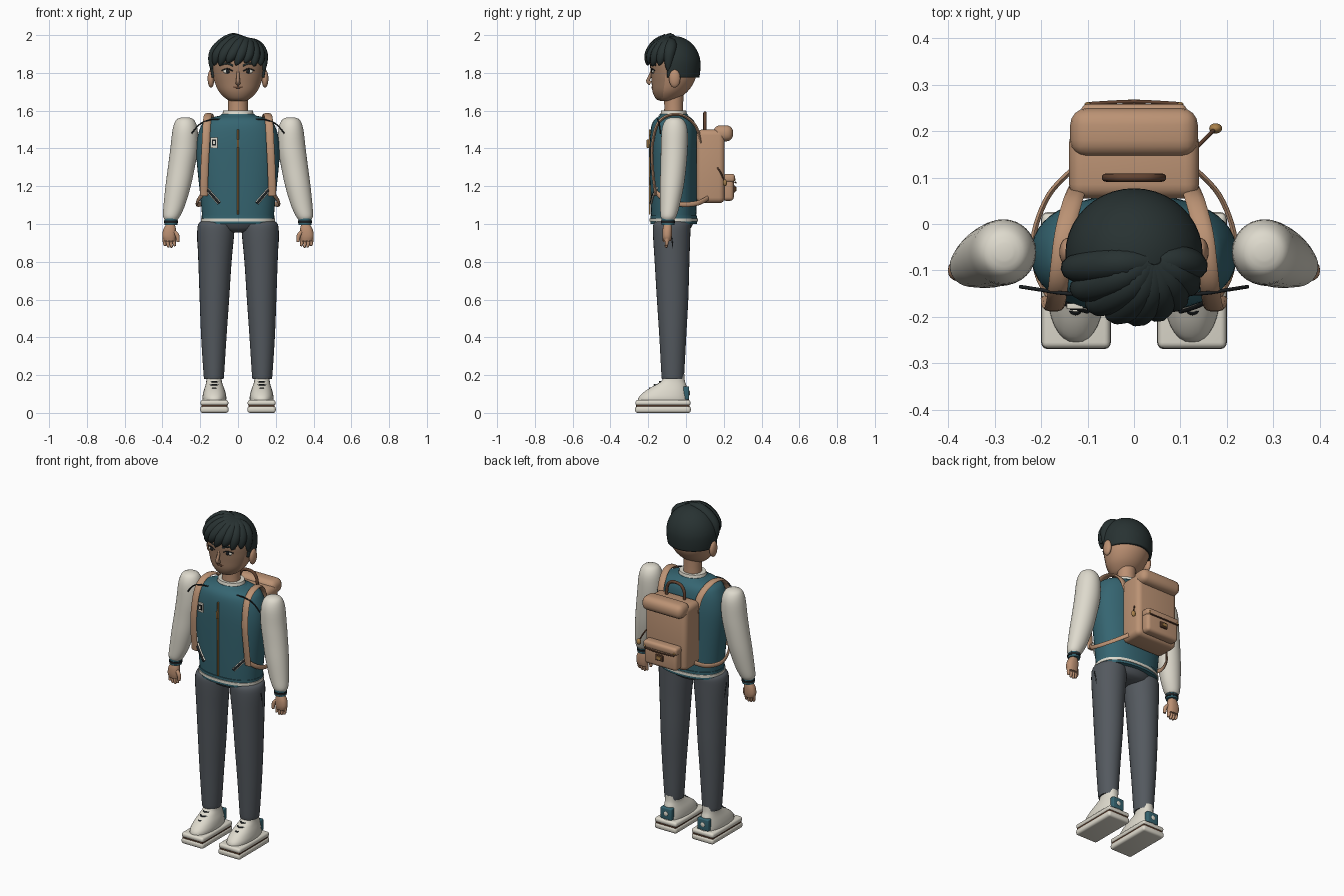
import bpy, bmesh, math
from mathutils import Vector, Matrix

cube = bpy.data.objects.get("Cube")
if cube:
    bpy.data.objects.remove(cube, do_unlink=True)


def material(name, r, g, b):
    m = bpy.data.materials.new(name)
    m.use_nodes = True
    m.diffuse_color = (r, g, b, 1)
    node = next(n for n in m.node_tree.nodes if n.type == 'BSDF_PRINCIPLED')
    node.inputs["Base Color"].default_value = (r, g, b, 1)
    node.inputs["Roughness"].default_value = 0.7
    return m


SKIN = material("skin", .50, .28, .17)
FACE = material("face skin", .36, .21, .13)
HAIR = material("dark hair", .021, .032, .032)
TEAL = material("teal cloth", .036, .13, .165)
CREAM = material("cream", .73, .70, .61)
GREY = material("charcoal cloth", .088, .10, .114)
TAN = material("tan leather", .50, .29, .175)
BROWN = material("brown leather", .12, .055, .03)
GOLD = material("brass", .40, .22, .07)
BLACK = material("black trim", .012, .015, .017)


def finish(name, bm, mat, mirror=False, angle=40):
    bmesh.ops.recalc_face_normals(bm, faces=bm.faces)
    me = bpy.data.meshes.new(name)
    bm.to_mesh(me)
    bm.free()
    ob = bpy.data.objects.new(name, me)
    bpy.context.collection.objects.link(ob)
    me.materials.append(mat)
    if mirror:
        ob.modifiers.new("Mirror", 'MIRROR')
    bpy.ops.object.select_all(action='DESELECT')
    ob.select_set(True)
    bpy.context.view_layer.objects.active = ob
    bpy.ops.object.shade_smooth_by_angle(angle=math.radians(angle))
    return ob


def smooth_path(rows, steps):
    """Catmull-Rom interpolation of rows of any length."""
    rows = [Vector(r) for r in rows]
    out = []
    for i in range(len(rows) - 1):
        a, b, c, d = rows[max(i - 1, 0)], rows[i], rows[i + 1], rows[min(i + 2, len(rows) - 1)]
        for k in range(steps):
            t = k / steps
            out.append(b + (c - a) * (t / 2) + (a * 2 - b * 5 + c * 4 - d) * (t * t / 2)
                       + (b * 3 - a - c * 3 + d) * (t ** 3 / 2))
    return out + [rows[-1]]


def skin_rings(bm, rings):
    rings = [[bm.verts.new(p) for p in ring] for ring in rings]
    n = len(rings[0])
    for a, b in zip(rings, rings[1:]):
        for i in range(n):
            bm.faces.new((a[i], a[(i + 1) % n], b[(i + 1) % n], b[i]))
    bm.faces.new(rings[0])
    bm.faces.new(rings[-1])


def stack(name, rows, mat, mirror=False, power=2.0, sides=32, steps=4):
    """Horizontal superellipses: rows of (x, y, z, x radius, y radius)."""
    def point(r, a):
        c, s = math.cos(a), math.sin(a)
        return (r[0] + r[3] * math.copysign(abs(c) ** (2 / power), c),
                r[1] + r[4] * math.copysign(abs(s) ** (2 / power), s), r[2])
    bm = bmesh.new()
    skin_rings(bm, [[point(r, math.tau * i / sides) for i in range(sides)]
                    for r in smooth_path(rows, steps)])
    return finish(name, bm, mat, mirror)


def sweep(name, pts, w, h, mat, mirror=False, side=(1, 0, 0), taper=lambda t: 1, sides=10, steps=6):
    """Elliptical section, w wide along side and h thick, along a smooth path."""
    path = smooth_path(pts, steps)
    rings = []
    for i, p in enumerate(path):
        tan = (path[min(i + 1, len(path) - 1)] - path[max(i - 1, 0)]).normalized()
        nor = tan.cross(Vector(side)).normalized()
        sid = nor.cross(tan)
        k = taper(i / (len(path) - 1))
        rings.append([p + (sid * math.cos(a) * w + nor * math.sin(a) * h) * k
                      for a in (math.tau * j / sides for j in range(sides))])
    bm = bmesh.new()
    skin_rings(bm, rings)
    return finish(name, bm, mat, mirror)


def box(name, centre, size, bevel, mat, mirror=False):
    bm = bmesh.new()
    bmesh.ops.create_cube(bm, size=1, matrix=Matrix.Translation(centre) @ Matrix.Diagonal((*size, 1)))
    if bevel:
        bmesh.ops.bevel(bm, geom=bm.edges[:], offset=bevel, segments=4, profile=.5, affect='EDGES')
    return finish(name, bm, mat, mirror, 35)


def ball(name, centre, radii, mat, mirror=False):
    bm = bmesh.new()
    bmesh.ops.create_uvsphere(bm, u_segments=20, v_segments=12, radius=1,
                              matrix=Matrix.Translation(centre) @ Matrix.Diagonal((*radii, 1)))
    return finish(name, bm, mat, mirror)


CY = -.065  # depth of the body axis


def chest_y(x, out=0.0):
    return CY - .125 * (1 - abs(x / .215) ** 2.3) ** (1 / 2.3) - out


# Head, with the face side in its own tone
head = stack("head", [(0, -.10, 1.65, .03, .03), (0, -.10, 1.662, .062, .058), (0, -.085, 1.70, .10, .092),
                      (0, -.07, 1.75, .123, .112), (0, CY, 1.80, .135, .121), (0, CY, 1.86, .138, .125),
                      (0, CY, 1.93, .115, .105), (0, CY, 1.97, .05, .05)], SKIN, sides=48)
head.data.materials.append(FACE)
for f in head.data.polygons:
    f.material_index = int(f.normal.y < -.35 and f.center.y < -.1)
stack("neck", [(0, CY, 1.55, .055, .052), (0, CY, 1.62, .052, .05), (0, CY, 1.70, .053, .052)], SKIN)
ball("ear", (.143, -.06, 1.77), (.018, .03, .048), SKIN, True)

# Face details
ball("eye_white", (.055, -.173, 1.808), (.025, .007, .011), CREAM, True)
ball("iris", (.054, -.178, 1.808), (.011, .005, .0105), BLACK, True)
sweep("upper_lid", [(.028, -.183, 1.81), (.055, -.181, 1.822), (.086, -.166, 1.813)], .003, .003, BLACK, True, (0, 0, 1))
sweep("eyebrow", [(.025, -.187, 1.838), (.06, -.18, 1.85), (.095, -.161, 1.841)], .005, .004, HAIR, True, (0, 0, 1))
sweep("nose", [(0, -.18, 1.815), (0, -.19, 1.785), (0, -.201, 1.757), (0, -.187, 1.745)], .012, .012, FACE,
      taper=lambda t: .5 + .6 * t)
sweep("lips", [(-.026, -.173, 1.727), (0, -.179, 1.723), (.026, -.173, 1.727)], .006, .005, BROWN, side=(0, 0, 1))

# Hair cap, open over the face
bm = bmesh.new()
bmesh.ops.create_uvsphere(bm, u_segments=40, v_segments=24, radius=1)
for v in bm.verts:
    stretch = .15 if v.co.z > 0 else .24
    v.co = (v.co.x * .148, CY + v.co.y * .142, 1.845 + v.co.z * stretch)
for co, no, clear in (((0, 0, 1.775), (0, 0, -1), True), ((0, 0, 1.872), (0, 0, 1), False),
                      ((0, -.10, 0), (0, 1, 0), False)):
    bmesh.ops.bisect_plane(bm, geom=bm.verts[:] + bm.edges[:] + bm.faces[:], plane_co=co, plane_no=no, clear_outer=clear)
gone = [f for f in bm.faces if f.calc_center_median().y < -.10 and f.calc_center_median().z < 1.872]
bmesh.ops.delete(bm, geom=gone, context='FACES')
cap = finish("hair_cap", bm, HAIR)
shell = cap.modifiers.new("Thickness", 'SOLIDIFY')
shell.thickness = .018


# Swept fringe locks lying on the cap
def on_cap(x, y, z, k):
    d = Vector((x / .148, y / .142, z / .15)).normalized() * k
    return (d.x * .148, CY + d.y * .142, 1.845 + d.z * .15)


for i in range(9):
    t = i / 8
    a = math.radians(-78 + 156 * t)
    x, y = math.sin(a), -math.cos(a)
    drop = (-.005, .008)[i % 2] - .03 * abs(2 * t - 1) ** 3
    sweep("fringe_lock_%d" % (i + 1),
          [on_cap(.03 + .03 * t, -.02, .14, .86), on_cap(x * .07 + .035, y * .08, .105, .92),
           on_cap(x * .13 + .015, y * .13, .055, .95), on_cap(x * .148 - .012, y * .142, drop, .98)],
          .034, .034, HAIR, side=(1, 1, -.3), taper=lambda t: .75 + .9 * t - 1.55 * t ** 3)

# Jacket body, collar and hem
stack("jacket", [(0, CY, 1.02, .188, .118), (0, CY, 1.15, .20, .123), (0, CY, 1.35, .22, .127), (0, CY, 1.45, .216, .126),
                 (0, CY, 1.52, .195, .118), (0, CY, 1.555, .165, .10), (0, CY, 1.575, .09, .07)], TEAL, power=2.3, sides=48)
for name, lo, hi, r, mat in (("hem", 1.0, 1.045, 0, TEAL), ("hem_stripe", 1.014, 1.03, .004, CREAM)):
    stack(name, [(0, CY, lo, .192 + r, .124 + r), (0, CY, hi, .192 + r, .124 + r)], mat, power=2.3, sides=48, steps=1)
for name, lo, hi, r, mat in (("collar", 1.56, 1.60, 0, CREAM), ("collar_stripe", 1.575, 1.583, .006, TEAL)):
    stack(name, [(0, CY, lo, .088 + r, .074 + r), (0, CY, hi, .078 + r, .066 + r)], mat, steps=1)

# Jacket trim
sweep("zipper", [(0, chest_y(0, .002), z) for z in (1.05, 1.2, 1.35, 1.5)], .005, .005, GOLD)
box("zipper_pull", (0, chest_y(0, .012), 1.425), (.012, .012, .045), .003, GOLD)
box("badge", (-.127, chest_y(.127, .005), 1.43), (.036, .012, .055), .002, CREAM)
box("badge_inset", (-.127, chest_y(.127, .011), 1.432), (.022, .004, .032), 0, BLACK)
box("badge_centre", (-.127, chest_y(.127, .014), 1.432), (.010, .004, .016), 0, CREAM)
for name, w, out, mat in (("pocket_edge", .011, .004, CREAM), ("pocket_slit", .007, .008, BLACK)):
    sweep(name, [(x, chest_y(x, out), 1.19 - (.17 - x) * 1.14) for x in (.17, .135, .10)], w, .005, mat, True)
sweep("shoulder_piping", [(.245, -.135, 1.48), (.20, -.142, 1.53), (.14, -.15, 1.553), (.07, -.145, 1.552)],
      .004, .004, BLACK, True, (0, 1, 0))

# Sleeves, cuffs and hands
stack("sleeve", [(.28, -.06, 1.565, .018, .018), (.28, -.06, 1.55, .048, .048), (.28, -.06, 1.50, .066, .068),
                 (.285, -.062, 1.40, .073, .071), (.30, -.067, 1.30, .071, .068), (.317, -.075, 1.20, .067, .063),
                 (.337, -.085, 1.10, .057, .052), (.351, -.092, 1.045, .046, .043), (.354, -.094, 1.025, .036, .034)],
      CREAM, True)
for name, lo, hi, r, mat in (("cuff", .995, 1.032, .034, TEAL), ("cuff_stripe", 1.006, 1.018, .037, BLACK)):
    stack(name, [(.355, -.096, lo, r, r), (.355, -.096, hi, r, r)], mat, True, steps=1)
stack("palm", [(.357, -.097, 1.0, .022, .02), (.362, -.099, .97, .034, .025), (.365, -.10, .935, .036, .025),
               (.363, -.10, .91, .03, .02)], SKIN, True, 2.4, 20)
for i in range(4):
    x = .338 + .017 * i
    sweep("finger_%d" % (i + 1), [(x, -.10, .93), (x, -.102, .90), (x - .004, -.106, .872 + .008 * abs(i - 1.4))],
          .0095, .011, SKIN, True, taper=lambda t: 1 - .45 * t ** 3)
sweep("thumb", [(.345, -.105, .965), (.322, -.112, .94), (.318, -.115, .905)], .012, .012, SKIN, True, (0, 1, 0),
      lambda t: 1 - .4 * t ** 3)

# Trousers
stack("pelvis", [(0, CY, .955, .06, .05), (0, CY, .972, .13, .085), (0, CY, 1.02, .18, .112)], GREY)
stack("trouser_leg", [(.128, -.07, .182, .05, .056), (.128, -.07, .20, .054, .06), (.128, -.07, .40, .067, .071),
                      (.125, -.071, .60, .078, .083), (.122, -.074, .80, .088, .092), (.118, -.076, .95, .098, .099),
                      (.115, -.074, 1.0, .095, .098), (.112, -.07, 1.015, .08, .085)], GREY, True)
sweep("side_pocket_seam", [(.214, -.085, .96), (.213, -.075, .92), (.209, -.07, .87)], .004, .004, BLACK, True, (0, 1, 0))

# Shoes
box("outsole", (.125, -.122, .018), (.15, .295, .036), .014, CREAM, True)
box("sole_groove", (.125, -.122, .036), (.138, .283, .02), .004, BROWN, True)
box("midsole", (.125, -.122, .053), (.148, .292, .03), .013, CREAM, True)
stack("shoe_upper", [(.125, -.12, .06, .062, .136), (.125, -.118, .085, .063, .131), (.125, -.104, .115, .057, .113),
                     (.126, -.083, .145, .047, .085), (.127, -.068, .17, .041, .062), (.127, -.063, .205, .04, .054)],
      CREAM, True, 2.3)
for y, z in ((-.193, .129), (-.168, .148), (-.14, .164)):
    sweep("shoe_lace", [(.098, y + .022, z - .004), (.126, y, z), (.154, y + .022, z - .004)], .005, .004, BLACK, True, (0, 0, 1))
box("heel_tab", (.125, .001, .105), (.075, .032, .07), .006, TEAL, True)
ball("heel_dot", (.125, .017, .105), (.014, .004, .014), CREAM, True)

# Backpack
box("pack_body", (0, .13, 1.305), (.28, .15, .39), .03, TAN)
box("pack_top_roll", (0, .197, 1.48), (.275, .105, .085), .036, TAN)
box("pack_pocket", (0, .222, 1.19), (.22, .062, .135), .02, TAN)
box("pocket_flap", (0, .228, 1.243), (.228, .062, .045), .016, TAN)
sweep("pocket_zip", [(-.10, .259, 1.222), (0, .264, 1.219), (.10, .259, 1.222)], .004, .004, BROWN, side=(0, 0, 1))
ball("pocket_stud", (.10, .256, 1.235), (.007, .007, .007), GOLD, True)
box("clasp_plate", (0, .256, 1.185), (.05, .012, .036), .004, BROWN)
box("clasp", (0, .263, 1.185), (.03, .01, .02), .003, GOLD)
sweep("carry_handle", [(-.06, .10, 1.485), (-.058, .10, 1.545), (-.03, .10, 1.583), (.03, .10, 1.583),
                       (.058, .10, 1.545), (.06, .10, 1.485)], .009, .009, BROWN, side=(0, 1, 0))
sweep("pull_cord", [(.135, .165, 1.30), (.155, .185, 1.27), (.172, .202, 1.23)], .004, .004, BROWN, side=(0, 1, 0))
ball("cord_toggle", (.176, .206, 1.218), (.014, .011, .018), GOLD)

# Shoulder straps, and lower straps passing round the waist
sweep("shoulder_strap", [(.12, .08, 1.43), (.132, .05, 1.52), (.15, -.02, 1.575), (.16, -.10, 1.572), (.166, -.155, 1.52),
                         (.172, -.18, 1.40), (.178, -.175, 1.27), (.18, -.16, 1.15)], .021, .008, TAN, True)
sweep("lower_strap", [(.18, -.162, 1.17), (.208, -.11, 1.13), (.217, -.03, 1.105), (.185, .06, 1.11), (.13, .12, 1.14)],
      .013, .006, TAN, True, (0, 0, 1))
